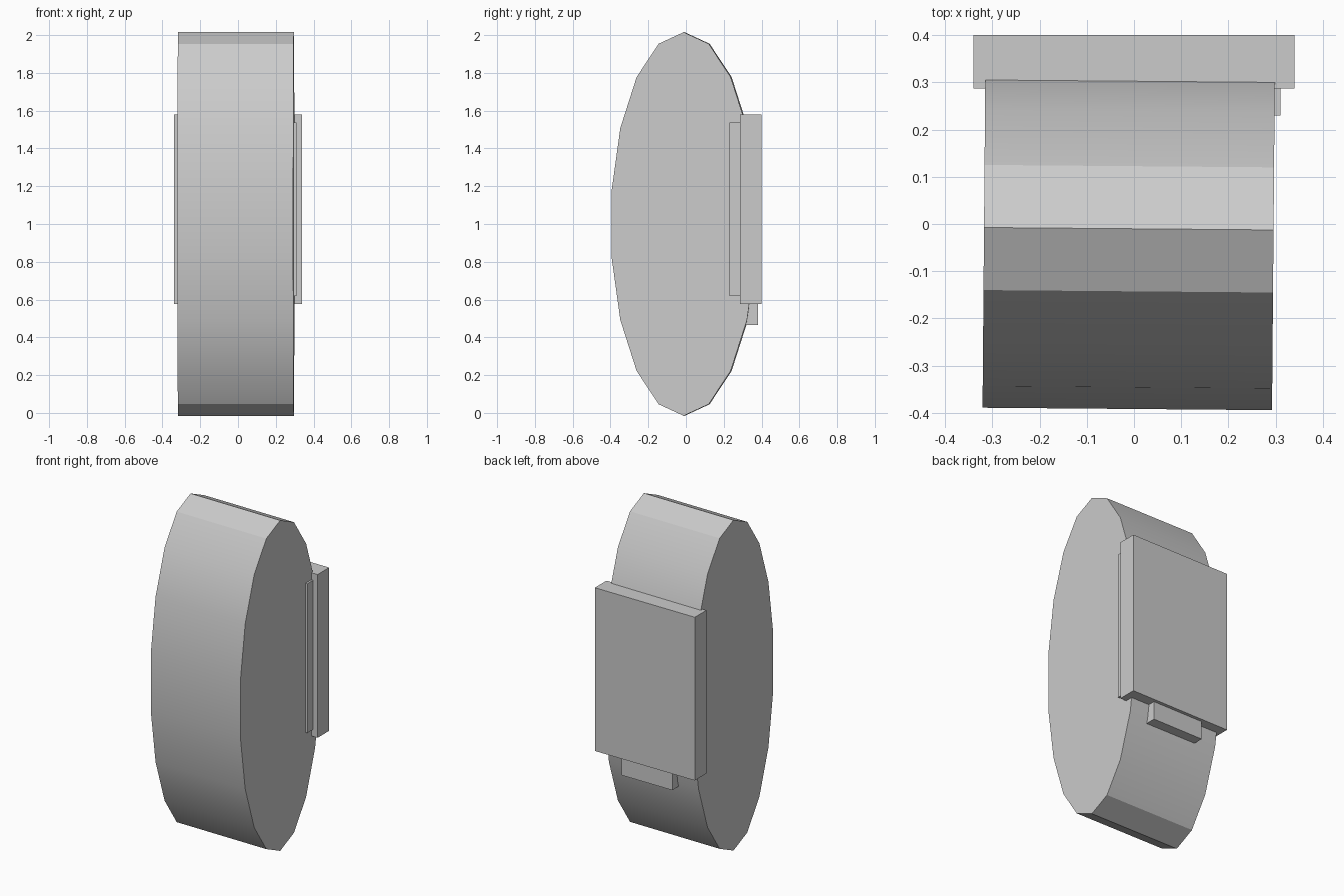
import bpy
import math
from mathutils import Matrix, Vector

cube = bpy.data.objects.get("Cube")
if cube:
    bpy.data.objects.remove(cube, do_unlink=True)

# Single plain grey for every part
grey = bpy.data.materials.new("light_grey")
grey.use_nodes = True
colour = (0.6, 0.6, 0.6, 1)
grey.diffuse_color = colour
grey.node_tree.nodes["Principled BSDF"].inputs["Base Color"].default_value = colour


def block(name, low, high):
    """Box between two opposite corners."""
    low, high = Vector(low), Vector(high)
    bpy.ops.mesh.primitive_cube_add(size=1)
    obj = bpy.context.object
    obj.name = name
    obj.data.transform(Matrix.Translation((low + high) / 2)
                       @ Matrix.Diagonal((*(high - low), 1)))
    obj.data.materials.append(grey)
    return obj


# Oval drum: 18-sided cylinder lying along x, flat on top and bottom
SIDES = 18
bpy.ops.mesh.primitive_cylinder_add(vertices=SIDES, radius=1, depth=0.613)
drum = bpy.context.object
drum.name = "oval_drum"
height = 1 / math.cos(math.pi / SIDES)
drum.data.transform(Matrix.Translation((-0.011, -0.01, 1))
                    @ Matrix.Rotation(math.radians(-0.48), 4, "Z")
                    @ Matrix.Diagonal((1, 0.3875, height, 1))
                    @ Matrix.Rotation(math.pi / 2, 4, "Y")
                    @ Matrix.Rotation(math.pi / 2, 4, "Z"))
drum.data.materials.append(grey)
bpy.ops.object.shade_smooth_by_angle(angle=math.radians(30))

# Mounting plates and the tab on the back
block("back_plate", (-0.34, 0.287, 0.577), (0.34, 0.4, 1.58))
block("inner_plate", (-0.31, 0.23, 0.62), (0.31, 0.29, 1.537))
block("lower_tab", (-0.173, 0.305, 0.465), (0.173, 0.38, 0.58))
